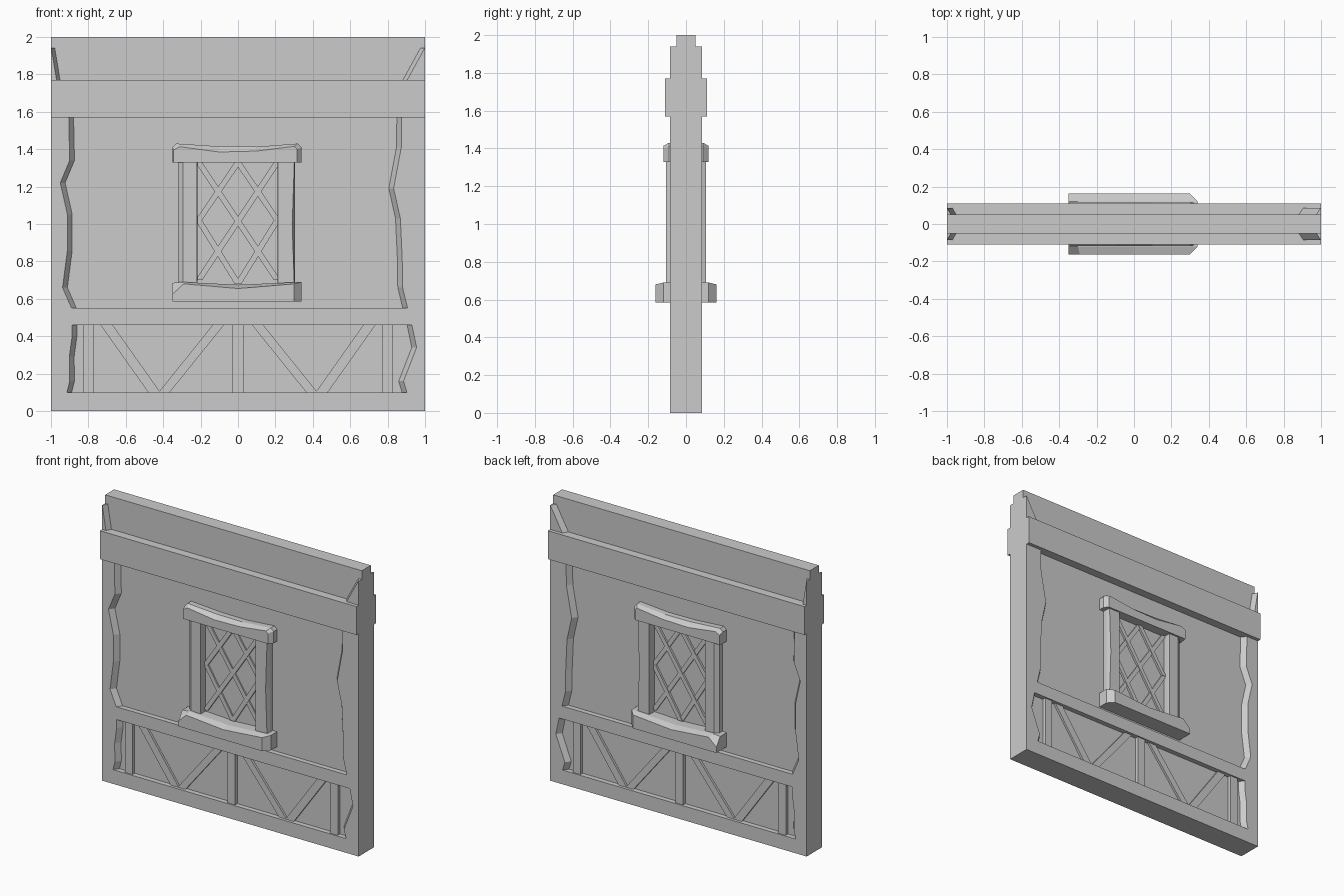
import bpy
import bmesh

if "Cube" in bpy.data.objects:
    bpy.data.objects.remove(bpy.data.objects["Cube"], do_unlink=True)

grey = bpy.data.materials.new("plain grey")
grey.use_nodes = True
grey.diffuse_color = (0.6, 0.6, 0.6, 1)
grey.node_tree.nodes["Principled BSDF"].inputs["Base Color"].default_value = (0.6, 0.6, 0.6, 1)

WALL = 0.05    # half thickness of the recessed wall
FRAME = 0.085  # half thickness of rails and edge stones
ROOT = 0.04    # depth at which raised parts are sunk into the wall


def loft(name, *layers):
    """Join (depth, xz outline) layers into a solid, repeated on the back of the wall."""
    bm = bmesh.new()
    rings = [[bm.verts.new((x, -depth, z)) for x, z in outline] for depth, outline in layers]
    for a, b in zip(rings, rings[1:]):
        for i in range(len(a)):
            j = (i + 1) % len(a)
            bm.faces.new((a[i], a[j], b[j], b[i]))
    bm.faces.new(rings[0])
    bm.faces.new(rings[-1])
    bmesh.ops.recalc_face_normals(bm, faces=bm.faces)
    mesh = bpy.data.meshes.new(name)
    bm.to_mesh(mesh)
    bm.free()
    mesh.materials.append(grey)
    obj = bpy.data.objects.new(name, mesh)
    bpy.context.collection.objects.link(obj)
    mirror = obj.modifiers.new("Both sides", 'MIRROR')
    mirror.use_axis = (False, True, False)
    return obj


def rect(x0, x1, z0, z1):
    return [(x0, z0), (x1, z0), (x1, z1), (x0, z1)]


def plank(name, outline, depth, root=ROOT):
    return loft(name, (root, outline), (depth, outline))


def edge_stones(name, side, edge, slope=0.028):
    """Ragged stone strip from the wall end to a broken, sloping edge."""
    def outline(shift):
        ragged = [(side * (x - shift), z) for x, z in edge]
        return [(side, edge[0][1])] + ragged + [(side, edge[-1][1])]
    loft(name, (WALL - 0.003, outline(slope)), (FRAME, outline(0)))


# Core wall and horizontal timbers
plank("wall_core", rect(-1, 1, 0, 2), WALL, 0)
plank("bottom_rail", rect(-1, 1, 0, 0.1), FRAME)
plank("middle_rail", rect(-1, 1, 0.46, 0.55), FRAME)
plank("upper_beam", rect(-1, 1, 1.57, 1.77), 0.11)

# Broken stone edges
edge_stones("right_wall_stones", -1, [(0.905, 1.57), (0.9, 1.34), (0.95, 1.22), (0.912, 1.05),
                                      (0.912, 0.86), (0.938, 0.66), (0.89, 0.55)])
edge_stones("left_wall_stones", 1, [(0.875, 1.57), (0.873, 1.41), (0.832, 1.19), (0.868, 1.03),
                                    (0.878, 0.81), (0.88, 0.66), (0.907, 0.55)])
edge_stones("right_base_stones", -1, [(0.887, 0.46), (0.887, 0.4), (0.902, 0.29),
                                      (0.9, 0.16), (0.915, 0.1)])
edge_stones("left_base_stones", 1, [(0.93, 0.46), (0.955, 0.34), (0.885, 0.16), (0.903, 0.1)])
edge_stones("right_top_stone", -1, [(0.97, 1.77), (0.998, 1.94)], 0.02)
edge_stones("left_top_stone", 1, [(0.905, 1.77), (0.998, 1.94)], 0.025)

# Truss in the base
for label, x in (("right", -0.8), ("centre", 0), ("left", 0.8)):
    plank(label + "_post", rect(x - 0.03, x + 0.03, 0.1, 0.46), 0.075)
for label, s in (("right", -1), ("left", 1)):
    plank(label + "_outer_brace",
          [(s * 0.735, 0.46), (s * 0.67, 0.46), (s * 0.415, 0.1), (s * 0.48, 0.1)], 0.065)
    plank(label + "_inner_brace",
          [(s * 0.075, 0.46), (s * 0.135, 0.46), (s * 0.425, 0.1), (s * 0.365, 0.1)], 0.065)

# Crossed window lattice
bars = [(-0.21, 0.7, 0.21, 1.33), (-0.21, 1.02, 0, 1.33), (0, 0.68, 0.21, 1.02)]
for i, (x0, z0, x1, z1) in enumerate(bars):
    for label, s, depth in (("rising", 1, 0.064), ("falling", -1, 0.06)):
        w = 0.018
        plank(f"{label}_lattice_bar_{i + 1}",
              [(s * x0 - w, z0), (s * x0 + w, z0), (s * x1 + w, z1), (s * x1 - w, z1)], depth)

# Window jambs
right_back = [(-0.32, 0.64), (-0.217, 0.64), (-0.217, 1.36), (-0.32, 1.36)]
right_front = [(-0.293, 0.64), (-0.22, 0.64), (-0.22, 1.36), (-0.293, 1.36)]
loft("right_jamb", (ROOT, right_back), (0.085, right_back), (0.105, right_front))
left_back = [(0.21, 0.64), (0.305, 0.64), (0.305, 1.0), (0.305, 1.36), (0.21, 1.36)]
left_front = [(0.213, 0.64), (0.302, 0.64), (0.29, 1.0), (0.302, 1.36), (0.213, 1.36)]
loft("left_jamb", (ROOT, left_back), (0.08, left_back), (0.107, left_front))

# Window sill with worn corners
sill_back = [(-0.35, 0.585), (0.34, 0.585), (0.34, 0.69), (0, 0.675), (-0.3, 0.69), (-0.35, 0.685)]
sill_front = [(-0.35, 0.585), (0.3, 0.585), (0.3, 0.68), (0, 0.655), (-0.29, 0.68), (-0.35, 0.625)]
loft("window_sill", (ROOT, sill_back), (0.12, sill_back), (0.162, sill_front))

# Sagging lintel
lintel_back = [(-0.35, 1.328), (0.34, 1.328), (0.34, 1.41), (0.32, 1.43), (0.1, 1.413),
               (-0.1, 1.415), (-0.33, 1.43), (-0.35, 1.41)]
lintel_front = [(-0.345, 1.328), (0.315, 1.328), (0.315, 1.4), (0.3, 1.415), (0.1, 1.39),
                (-0.1, 1.385), (-0.31, 1.413), (-0.345, 1.395)]
loft("window_lintel", (ROOT, lintel_back), (0.09, lintel_back), (0.118, lintel_front))
